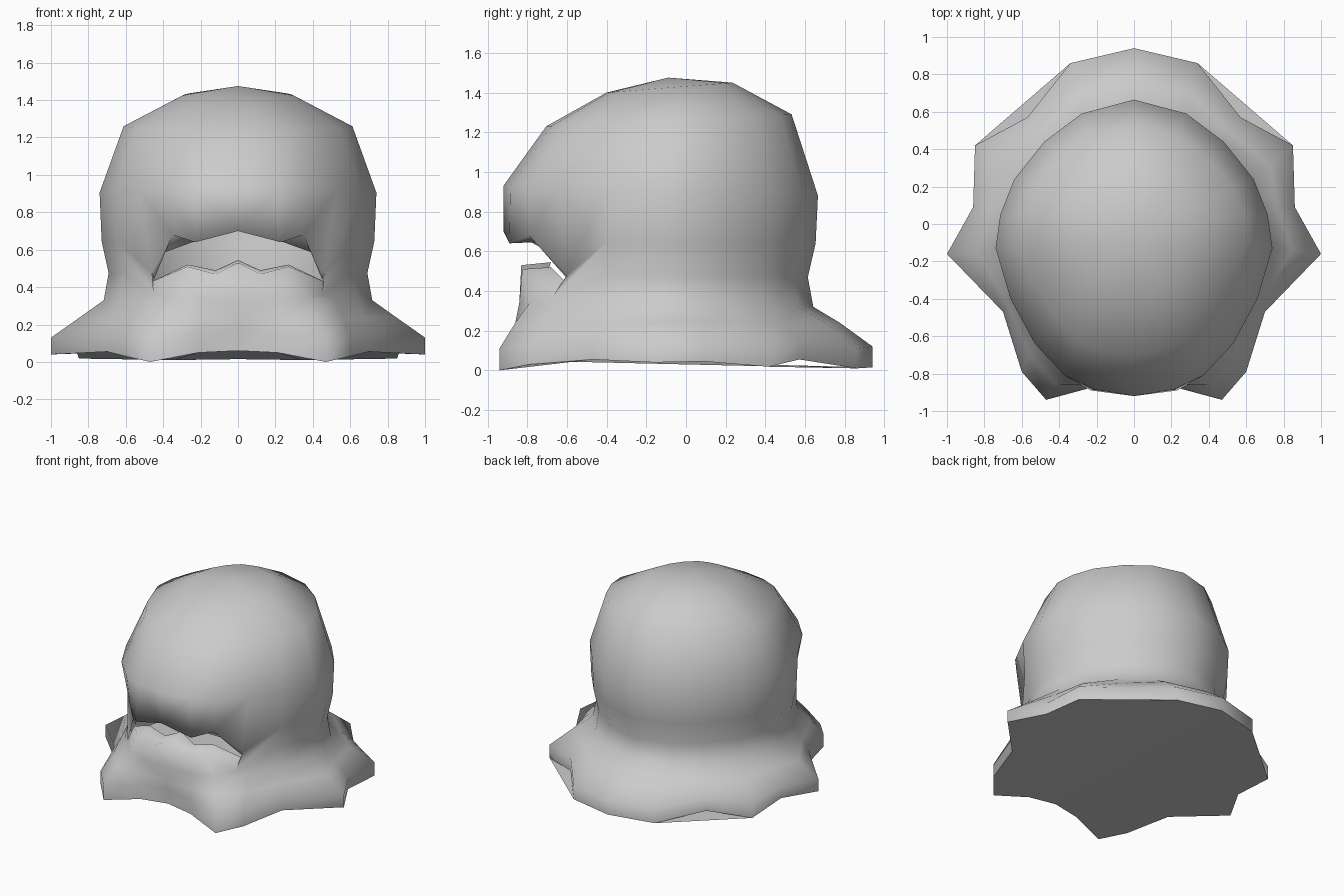
import bpy

if "Cube" in bpy.data.objects:
    bpy.data.objects.remove(bpy.data.objects["Cube"])

# Half outlines, front to back (x, y): round head and star-shaped skirt
HEAD = [(0, -.92), (.21, -.885), (.37, -.81), (.53, -.64), (.66, -.40), (.74, -.13),
        (.715, .05), (.64, .24), (.48, .44), (.28, .59), (0, .665)]
SKIRT = [(0, -.84), (.21, -.87), (.47, -.94), (.60, -.79), (.70, -.47), (1, -.16),
         (.86, .09), (.85, .42), (.57, .57), (.34, .86), (0, .94)]
HEM = [.06, .05, 0, .03, .055, .04, .045, .018, .055, .01, .015]
RIM = [.17, .15, .11, .13, .15, .13, .13, .12, .15, .11, .12]

# Lip edges, centre to corner
UPPER = [(0, -.92, .70), (.23, -.89, .64), (.35, -.79, .68), (.46, -.60, .48)]
UPPER_IN = [(0, -.80, .70), (.23, -.78, .645), (.41, -.66, .58), (.45, -.58, .44)]
LOWER = [(0, -.83, .53), (.12, -.83, .47), (.27, -.825, .51), (.45, -.68, .36)]
LOWER_IN = [(0, -.68, .545), (.12, -.70, .49), (.27, -.68, .52), (.46, -.59, .43)]
N = len(HEAD)
CY = -.12


def ring(scale, z_front, z_back, cy=CY):
    out = []
    for x, y in HEAD:
        t = (y + .92) / 1.585
        out.append((x * scale, cy + (y - CY) * scale, z_front + (z_back - z_front) * t))
    return out


def make(name, verts, faces, smooth):
    mesh = bpy.data.meshes.new(name)
    mesh.from_pydata(verts, [], faces)
    obj = bpy.data.objects.new(name, mesh)
    bpy.context.collection.objects.link(obj)
    for p in mesh.polygons:
        p.use_smooth = smooth
    mod = obj.modifiers.new("mirror", 'MIRROR')
    mod.use_axis = (True, False, False)
    mod.merge_threshold = .001
    return obj


# Skirt and head rings, bottom to top
hem = [(x, y, z) for (x, y), z in zip(SKIRT, HEM)]
rim = [(x, y, z) for (x, y), z in zip(SKIRT, RIM)]
flare = [(h[0] * .6 + s[0] * .4, max(h[1] * .6 + s[1] * .4, -.86), .24)
         for h, s in zip(HEAD, SKIRT)]
neck = [(x, max(y, -.84), z) for x, y, z in ring(.97, .34, .32)]
lower = LOWER + ring(.935, .48, .47)[4:]
upper = UPPER + ring(.985, .65, .64)[4:]
brow = ring(1, .93, .88)
crown = ring(.78, 1.23, 1.29, -.08)
crown = [(x * 1.06, y, z) for x, y, z in crown]
cap = ring(.40, 1.40, 1.45, -.08)
rings = [hem, rim, flare, neck, lower, upper, brow, crown, cap]

verts = [v for r in rings for v in r]
faces = []
for i in range(len(rings) - 1):
    for j in range(N - 1):
        if i == 4 and j < 3:      # mouth opening
            continue
        a = i * N + j
        faces.append((a, a + 1, a + 1 + N, a + N))
top = len(verts)
verts.append((0, -.09, 1.475))
last = (len(rings) - 1) * N
faces += [(last + j, last + j + 1, top) for j in range(N - 1)]

# Lips folded inwards
for row, inner, flip in ((5, UPPER_IN, False), (4, LOWER_IN, True)):
    base = len(verts)
    verts += inner
    for j in range(3):
        a = row * N + j
        f = (base + j, base + j + 1, a + 1, a)
        faces.append(f[::-1] if flip else f)
make("head_and_skirt", verts, faces, True)

# Flat underside, spanning straight across the rear notch
floor = [v for k, v in enumerate(hem) if k != 8]
make("underside", floor, [tuple(reversed(range(len(floor))))], False)
